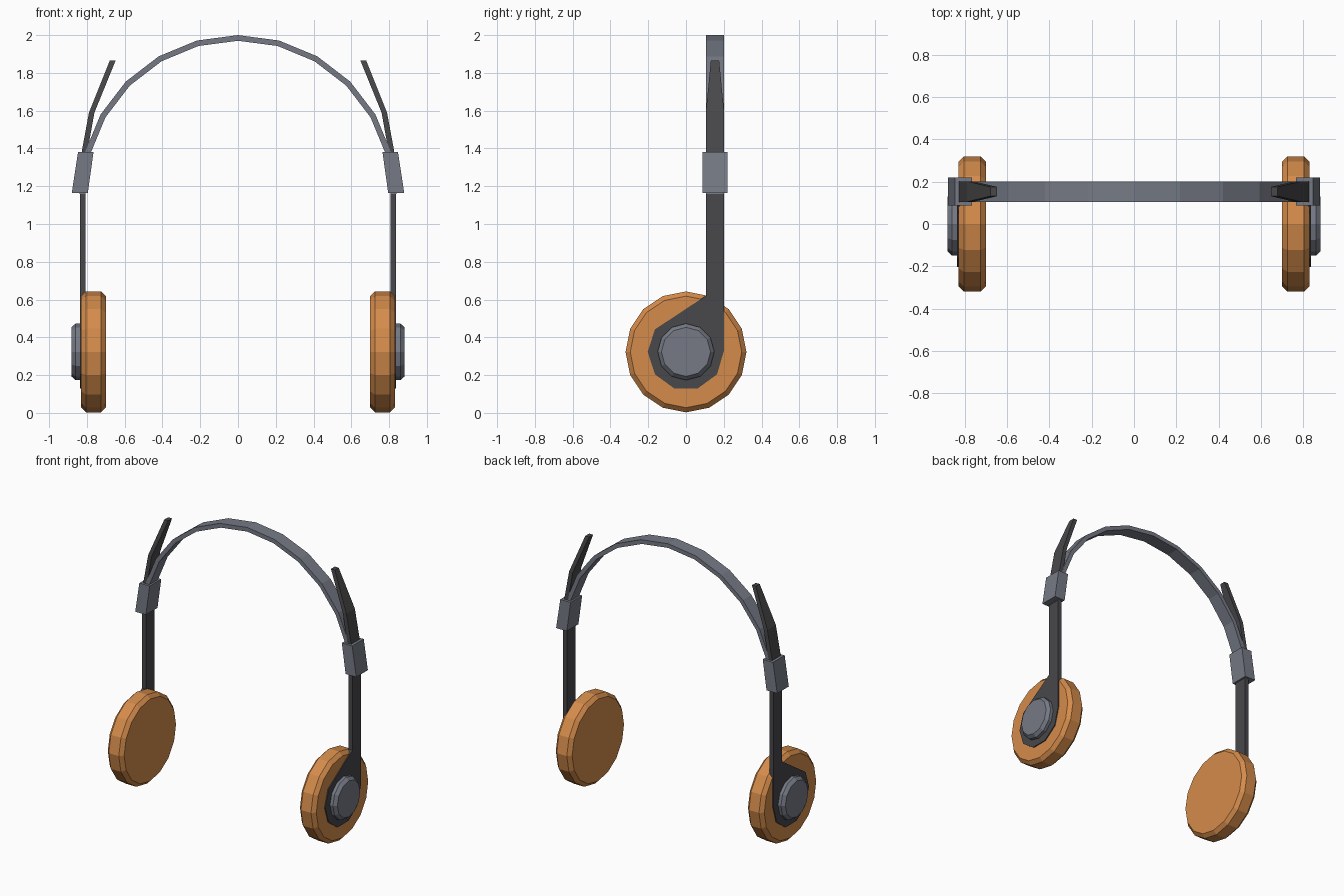
import bpy, bmesh, math

if "Cube" in bpy.data.objects:
    bpy.data.objects.remove(bpy.data.objects["Cube"])


def material(name, rgb):
    m = bpy.data.materials.new(name)
    m.diffuse_color = (*rgb, 1)
    m.use_nodes = True
    m.node_tree.nodes["Principled BSDF"].inputs["Base Color"].default_value = m.diffuse_color
    return m


GREY = material("steel grey", (0.18, 0.195, 0.235))
DARK = material("dark plastic", (0.065, 0.065, 0.07))
ORANGE = material("orange foam", (0.66, 0.26, 0.07))

CUP_Z = 0.323            # height of the ear cup centre
Y0, Y1 = 0.105, 0.202    # depth range of band and stems
ARCH_Z = 1.16            # centre of the arch


def finish(bm, name, mat):
    bmesh.ops.recalc_face_normals(bm, faces=bm.faces)
    me = bpy.data.meshes.new(name)
    bm.to_mesh(me)
    bm.free()
    me.materials.append(mat)
    ob = bpy.data.objects.new(name, me)
    bpy.context.collection.objects.link(ob)
    return ob


def loft(rings, name, mat):
    """Skin a list of equal-length vertex rings and cap both ends."""
    bm = bmesh.new()
    vs = [[bm.verts.new(p) for p in r] for r in rings]
    n = len(rings[0])
    for a, b in zip(vs, vs[1:]):
        for i in range(n):
            bm.faces.new((a[i], a[(i + 1) % n], b[(i + 1) % n], b[i]))
    bm.faces.new(vs[0])
    bm.faces.new(vs[-1])
    return finish(bm, name, mat)


def disc(s, sides, profile, name, mat):
    """Disc along x from (x, radius) pairs."""
    ring = lambda x, r: [(s * x, r * math.sin(i * math.tau / sides),
                          CUP_Z + r * math.cos(i * math.tau / sides)) for i in range(sides)]
    return loft([ring(x, r) for x, r in profile], name, mat)


def rect(xa, xb, ya, yb, z):
    return [(xa, ya, z), (xb, ya, z), (xb, yb, z), (xa, yb, z)]


# Headband: half circle in 15 degree steps
arch = []
for i in range(13):
    a = math.radians(90 - 15 * i)
    s, c = math.sin(a), math.cos(a)
    ro, ri = 0.84, 0.81
    arch.append([(ro * s, Y0, ARCH_Z + ro * c), (ro * s, Y1, ARCH_Z + ro * c),
                 (ri * s, Y1, ARCH_Z + ri * c), (ri * s, Y0, ARCH_Z + ri * c)])
loft(arch, "headband", GREY)

for s, side in ((1, "right"), (-1, "left")):
    # Foam cushion and hub cap
    disc(s, 16, [(0.70, 0.295), (0.725, 0.32), (0.805, 0.32), (0.83, 0.295)],
         side + "_cushion", ORANGE)
    disc(s, 12, [(0.82, 0.15), (0.86, 0.15), (0.882, 0.13)], side + "_hub", GREY)

    # Slider block, leaning with the end of the band
    loft([rect(s * 0.795, s * 0.88, 0.088, 0.22, 1.165),
          rect(s * 0.765, s * 0.847, 0.088, 0.22, 1.38)], side + "_slider", GREY)

    # Stem: teardrop plate whose top face is extruded up to the bent tip
    bm = bmesh.new()
    prof = [(Y1, 0.62), (Y0, 0.62)]
    for deg in range(144, 343, 36):
        a = math.radians(deg)
        prof.append((0.203 * math.cos(a), CUP_Z + 0.203 * math.sin(a)))
    prof.append((Y1, CUP_Z + 0.01))
    face = bm.faces.new([bm.verts.new((s * 0.807, y, z)) for y, z in prof])
    out = bmesh.ops.extrude_face_region(bm, geom=[face], use_keep_orig=True)
    for v in out["geom"]:
        if isinstance(v, bmesh.types.BMVert):
            v.co.x = s * 0.837
    top = max(bm.faces, key=lambda f: f.calc_center_median().z)
    for xa, xb, hw, z in ((0.807, 0.837, 0.0485, 1.2), (0.797, 0.827, 0.0485, 1.385),
                          (0.76, 0.789, 0.0485, 1.59), (0.648, 0.679, 0.022, 1.865)):
        new = bmesh.ops.extrude_discrete_faces(bm, faces=[top])["faces"][0]
        top = new
        mx = sum(abs(v.co.x) for v in top.verts) / 4
        my = sum(v.co.y for v in top.verts) / 4
        for v in top.verts:
            v.co = (s * (xb if abs(v.co.x) > mx else xa),
                    0.1535 + (hw if v.co.y > my else -hw), z)
    finish(bm, side + "_stem", DARK)
